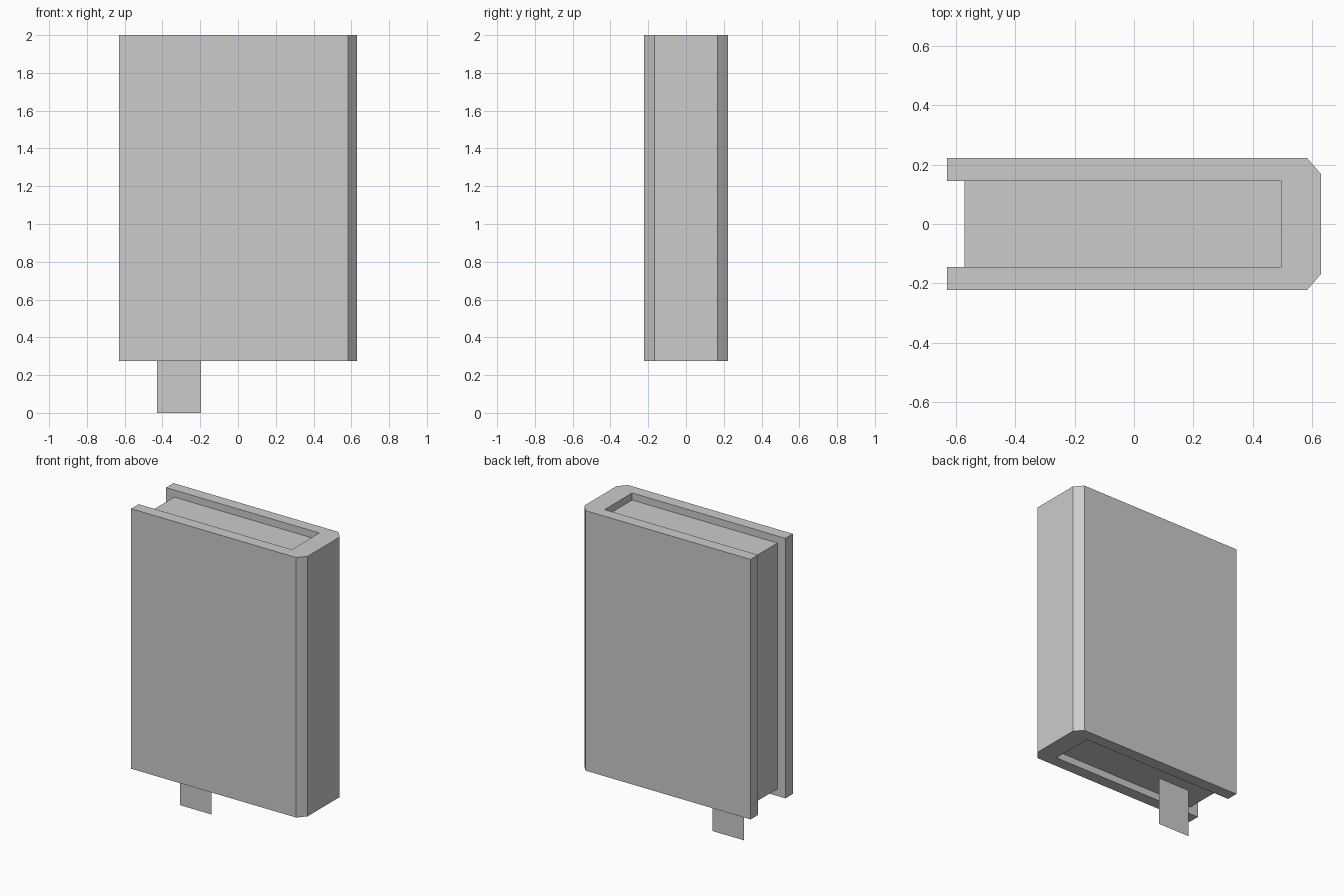
import bpy
import bmesh

cube = bpy.data.objects.get("Cube")
if cube:
    bpy.data.objects.remove(cube, do_unlink=True)

grey = bpy.data.materials.new("plain_grey")
grey.use_nodes = True
GREY = (0.6, 0.6, 0.6, 1.0)
grey.diffuse_color = GREY
grey.node_tree.nodes["Principled BSDF"].inputs["Base Color"].default_value = GREY


def extrude_profile(name, points, direction):
    """Make a flat face from the points and extrude it, or leave it flat."""
    mesh = bpy.data.meshes.new(name)
    bm = bmesh.new()
    face = bm.faces.new([bm.verts.new(p) for p in points])
    if direction:
        result = bmesh.ops.extrude_face_region(bm, geom=[face], use_keep_orig=True)
        top = [v for v in result["geom"] if isinstance(v, bmesh.types.BMVert)]
        bmesh.ops.translate(bm, verts=top, vec=direction)
        bmesh.ops.recalc_face_normals(bm, faces=bm.faces)
    bm.to_mesh(mesh)
    bm.free()
    mesh.materials.append(grey)
    obj = bpy.data.objects.new(name, mesh)
    bpy.context.collection.objects.link(obj)
    return obj


BOTTOM, TOP, RECESS = 0.275, 2.0, 0.047
EDGE, SPINE_IN = 0.629, 0.496     # outer x extent, inner face of the spine
OUT, IN = 0.222, 0.144            # outer and inner half thickness

# Cover: C-shaped section with chamfered spine corners, mirrored front to back
half = [(-EDGE, IN), (-EDGE, OUT), (0.582, OUT), (EDGE, 0.168)]
inner = (SPINE_IN, IN)
section = [inner] + half + [(x, -y) for x, y in reversed(half)] + [(inner[0], -inner[1])]
extrude_profile("cover", [(x, y, BOTTOM) for x, y in section], (0, 0, TOP - BOTTOM))

# Page block: set back from the open edge, top and bottom
z0, z1 = BOTTOM + RECESS, TOP - RECESS
extrude_profile("pages", [(-0.57, -IN, z0), (SPINE_IN, -IN, z0),
                          (SPINE_IN, IN, z0), (-0.57, IN, z0)], (0, 0, z1 - z0))

# Ribbon bookmark: a flat strip hanging from the bottom of the pages
extrude_profile("bookmark", [(-0.43, 0.005, 0), (-0.197, 0.005, 0),
                             (-0.197, 0.005, z0), (-0.43, 0.005, z0)], None)
